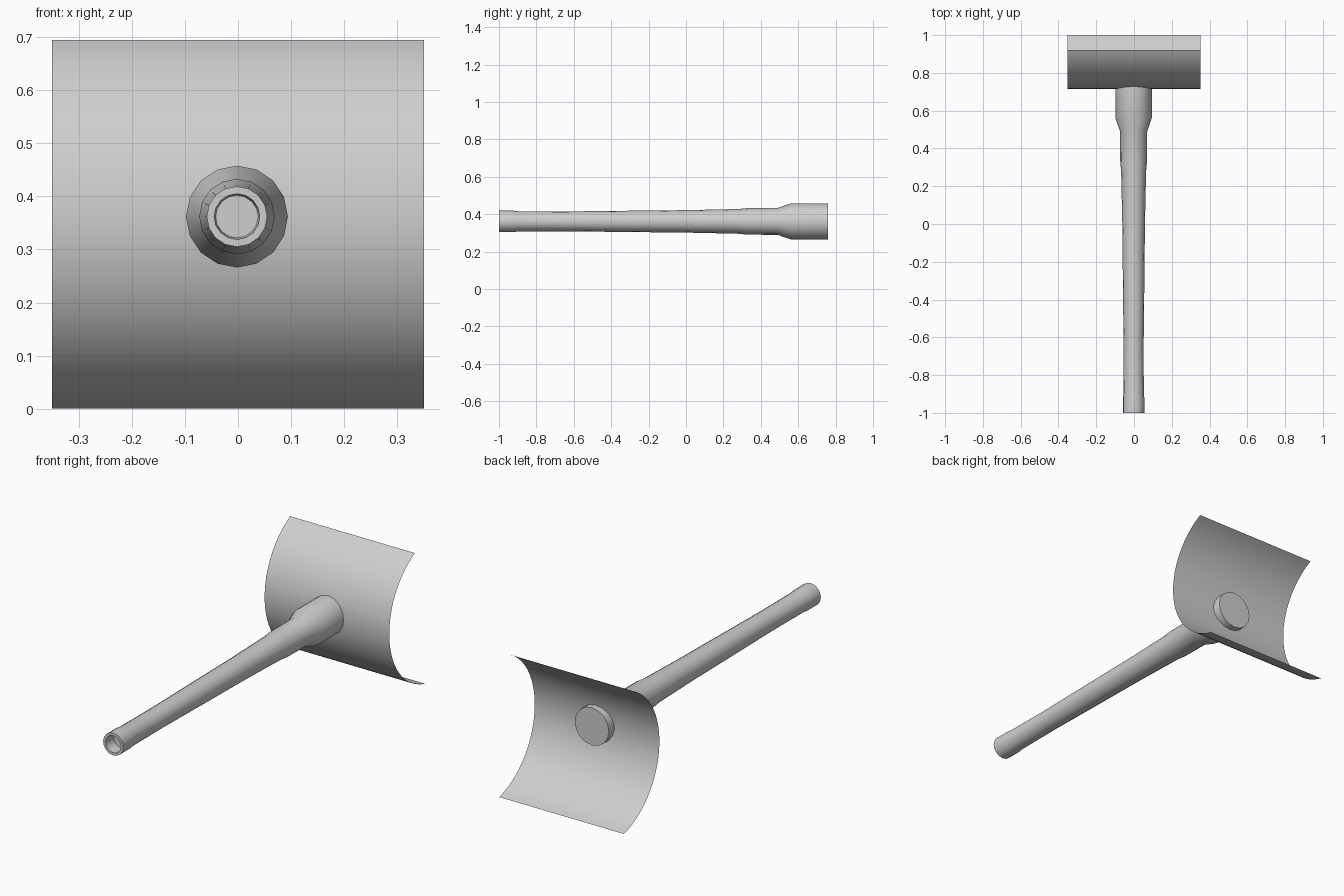
import bpy, bmesh, math

if "Cube" in bpy.data.objects:
    bpy.data.objects.remove(bpy.data.objects["Cube"])

grey = bpy.data.materials.new("plain grey")
grey.diffuse_color = (0.62, 0.62, 0.62, 1)
grey.use_nodes = True
grey.node_tree.nodes["Principled BSDF"].inputs["Base Color"].default_value = grey.diffuse_color
AXIS_X, AXIS_Z = -0.002, 0.362


def finish(bm, name):
    mesh = bpy.data.meshes.new(name)
    bm.to_mesh(mesh)
    bm.free()
    obj = bpy.data.objects.new(name, mesh)
    bpy.context.collection.objects.link(obj)
    mesh.materials.append(grey)
    bpy.ops.object.select_all(action='DESELECT')
    obj.select_set(True)
    bpy.context.view_layer.objects.active = obj
    bpy.ops.object.shade_smooth_by_angle(angle=math.radians(30))
    return obj


def lathe(name, profile, sides=16):
    """Capped revolve of (y, radius) pairs around the handle axis."""
    bm = bmesh.new()
    rings = []
    for y, r in profile:
        rings.append([bm.verts.new((AXIS_X + r * math.sin(2 * math.pi * i / sides), y,
                                    AXIS_Z + r * math.cos(2 * math.pi * i / sides)))
                      for i in range(sides)])
    for a, b in zip(rings, rings[1:]):
        for i in range(sides):
            j = (i + 1) % sides
            bm.faces.new((a[i], a[j], b[j], b[i]))
    bm.faces.new(rings[0])
    bm.faces.new(rings[-1])
    bmesh.ops.recalc_face_normals(bm, faces=bm.faces)
    return finish(bm, name)


# Handle with a recessed tip, swelling into the wide socket behind the blade
lathe("handle_and_socket", [
    (-0.94, 0.040), (-1.0, 0.043), (-1.0, 0.057), (-0.92, 0.057), (-0.90, 0.054),
    (-0.65, 0.053), (-0.30, 0.057), (0.0, 0.060), (0.28, 0.066), (0.33, 0.071),
    (0.49, 0.072), (0.56, 0.096), (0.76, 0.096)])

# Thin curved blade: a sheet bent round the x axis
bm = bmesh.new()
radius, centre_y, steps = 0.372, 1.087, 32
low, high = math.radians(-76.6), math.radians(63.5)
rows = []
for k in range(steps + 1):
    a = low + (high - low) * k / steps
    y, z = centre_y - radius * math.cos(a), AXIS_Z + radius * math.sin(a)
    rows.append([bm.verts.new((x, y, z)) for x in (-0.351, 0.351)])
for a, b in zip(rows, rows[1:]):
    bm.faces.new((a[0], a[1], b[1], b[0]))
finish(bm, "curved_blade")
